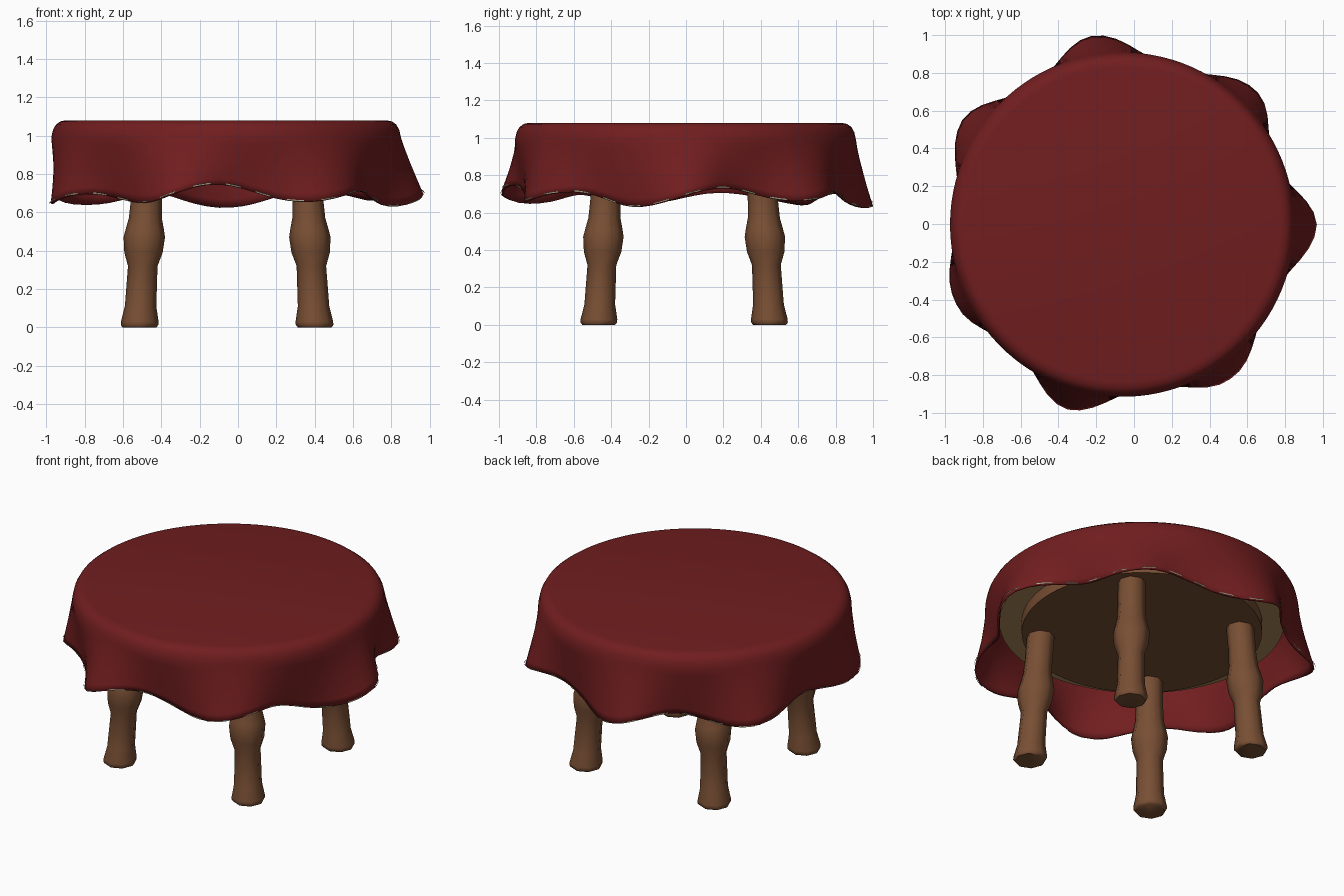
import bpy, bmesh, math
from math import cos, sin, pi, radians

cube = bpy.data.objects.get("Cube")
if cube:
    bpy.data.objects.remove(cube, do_unlink=True)

CX, CY = -0.062, -0.003      # centre of the table
SEG = 98                     # segments around the cloth


def material(name, rgb):
    m = bpy.data.materials.new(name)
    m.use_nodes = True
    m.diffuse_color = (*rgb, 1)
    bsdf = m.node_tree.nodes["Principled BSDF"]
    bsdf.inputs["Base Color"].default_value = (*rgb, 1)
    bsdf.inputs["Roughness"].default_value = 0.8
    return m


RED = material("red cloth", (0.165, 0.0125, 0.0135))
WOOD = material("brown wood", (0.19, 0.078, 0.034))
TAN = material("tan wood", (0.42, 0.25, 0.105))
THREAD = material("pale thread", (0.4, 0.38, 0.26))


def finish(bm, name, mat, angle=35):
    bmesh.ops.recalc_face_normals(bm, faces=bm.faces)
    mesh = bpy.data.meshes.new(name)
    bm.to_mesh(mesh)
    bm.free()
    mesh.materials.append(mat)
    obj = bpy.data.objects.new(name, mesh)
    bpy.context.collection.objects.link(obj)
    bpy.ops.object.select_all(action='DESELECT')
    obj.select_set(True)
    bpy.context.view_layer.objects.active = obj
    bpy.ops.object.shade_smooth_by_angle(angle=radians(angle))
    return obj


def skin(rings, cap_end=True):
    """Bridge a list of closed point rings into a surface."""
    bm = bmesh.new()
    loops = [[bm.verts.new(p) for p in ring] for ring in rings]
    n = len(loops[0])
    for a, b in zip(loops, loops[1:]):
        for i in range(n):
            j = (i + 1) % n
            bm.faces.new((a[i], a[j], b[j], b[i]))
    bm.faces.new(loops[0])
    if cap_end:
        bm.faces.new(loops[-1])
    return bm


def circle(x, y, z, r, n):
    return [(x + r * cos(2 * pi * i / n), y + r * sin(2 * pi * i / n), z)
            for i in range(n)]


# Cloth folds: direction in degrees and reach of each flare
FOLDS = [(0, 1.03), (45, 1.002), (99, 1.012), (147, 1.012),
         (205, 0.975), (253, 1.022), (305, 0.998), (360, 1.03)]
# Hem height: alternating low and high points around the cloth
HEM = [(-17, 0.63), (12, 0.73), (38, 0.662), (60, 0.712), (90, 0.625),
       (115, 0.7), (138, 0.64), (168, 0.705), (195, 0.645), (218, 0.695),
       (242, 0.648), (266, 0.745), (295, 0.655), (319, 0.71), (343, 0.63)]
RIM, RIM_Z, VALLEY = 0.912, 0.99, 0.875


def segment(table, deg):
    """Values at both ends of the span holding deg, and the place in it."""
    for (a, va), (b, vb) in zip(table, table[1:]):
        if a <= deg < b:
            return va, vb, (deg - a) / (b - a)


def cloth_point(deg, t, grow=0.0, lift=0.0):
    """Point on the hanging cloth, t = 0 at the rim and 1 at the hem."""
    deg %= 360
    ra, rb, u = segment(FOLDS, deg)
    flare = ((cos(2 * pi * u) + 1) / 2) ** 1.25
    hem_r = VALLEY + (ra + (rb - ra) * u - VALLEY) * flare
    za, zb, u = segment(HEM, deg if deg < 343 else deg - 360)
    hem_z = za + (zb - za) * (1 - cos(pi * u)) / 2
    r = RIM + (hem_r - RIM) * t ** 1.1 + grow
    z = RIM_Z + (hem_z - RIM_Z) * t + lift
    return (CX + r * cos(radians(deg)), CY + r * sin(radians(deg)), z)


# Tablecloth: flat top, rounded rim, wavy skirt
rings = [circle(CX, CY, z, r, SEG) for r, z in
         [(0.835, 1.08), (0.865, 1.074), (0.888, 1.057), (0.903, 1.03)]]
for k in range(9):
    rings.append([cloth_point(360 * i / SEG, k / 8) for i in range(SEG)])
cloth = finish(skin(rings, cap_end=False), "tablecloth", RED)
solid = cloth.modifiers.new("thickness", 'SOLIDIFY')
solid.thickness = 0.012
solid.offset = -1

# Short stitches along the hem
bm = bmesh.new()
for s in range(36):
    for d in range(5):
        a = s * 10 + d
        bm.faces.new([bm.verts.new(cloth_point(x, 1, 0.005, h)) for x, h in
                      ((a, 0.002), (a + 1, 0.002), (a + 1, 0.009), (a, 0.009))])
finish(bm, "hem_stitches", THREAD)

# Round top board with a smaller disc under it
finish(skin([circle(CX, CY, z, 0.83, 64) for z in (0.9, 1.05)]),
       "table_top", TAN)
finish(skin([circle(CX, CY, z, 0.7, 64) for z in (0.828, 0.91)]),
       "under_disc", WOOD)

# Turned legs, splayed outwards
LEG = [(0.088, 0.0), (0.098, 0.012), (0.098, 0.03), (0.082, 0.11),
       (0.077, 0.32), (0.1, 0.39), (0.108, 0.47), (0.1, 0.51),
       (0.086, 0.57), (0.081, 0.66), (0.081, 0.85)]
for sx, side in ((1, "left"), (-1, "right")):
    for sy, end in ((1, "back"), (-1, "front")):
        rings = []
        for r, z in LEG:
            off = 0.457 - 0.054 * z
            rings.append(circle(-0.057 + sx * off, -0.01 + sy * off, z, r, 8))
        finish(skin(rings), f"{end}_{side}_leg", WOOD, 50)
